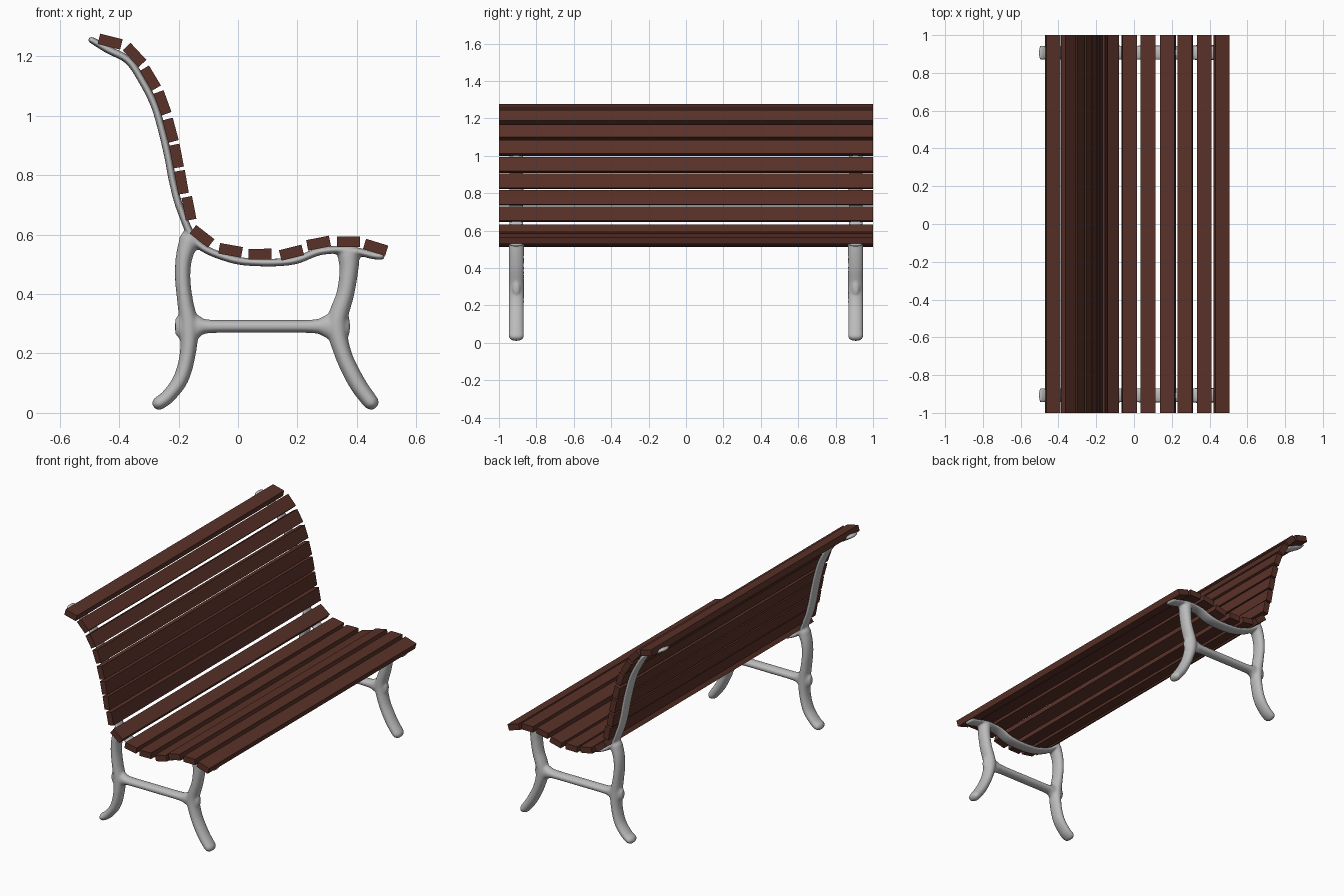
import bpy, bmesh, math
from mathutils import Vector

if "Cube" in bpy.data.objects:
    bpy.data.objects.remove(bpy.data.objects["Cube"])


def material(name, rgb):
    m = bpy.data.materials.new(name)
    m.diffuse_color = (*rgb, 1)
    m.use_nodes = True
    m.node_tree.nodes["Principled BSDF"].inputs["Base Color"].default_value = m.diffuse_color
    return m


wood = material("dark_red_wood", (0.1, 0.031, 0.021))
metal = material("grey_metal", (0.5, 0.5, 0.5))

# Slats: centre x, centre z, tilt in degrees
SLATS = [(-0.43, 1.249, -14), (-0.348, 1.204, -47), (-0.295, 1.126, -59),
         (-0.254, 1.043, -70), (-0.227, 0.951, -75), (-0.207, 0.864, -79),
         (-0.19, 0.776, -80), (-0.165, 0.688, -79), (-0.121, 0.594, -38),
         (-0.025, 0.547, -10), (0.074, 0.534, 1), (0.18, 0.539, 14),
         (0.271, 0.571, 11), (0.372, 0.576, 0), (0.463, 0.557, -17)]
WIDTH, THICK = 0.078, 0.036


def new_object(name, bm, mat):
    bmesh.ops.recalc_face_normals(bm, faces=bm.faces)
    me = bpy.data.meshes.new(name)
    bm.to_mesh(me)
    bm.free()
    me.materials.append(mat)
    ob = bpy.data.objects.new(name, me)
    bpy.context.collection.objects.link(ob)
    return ob


# Wooden slats of the back and seat
for i, (x, z, tilt) in enumerate(SLATS):
    bm = bmesh.new()
    bmesh.ops.create_cube(bm, size=1)
    bmesh.ops.scale(bm, vec=(WIDTH, 2, THICK), verts=bm.verts)
    part = "back_slat" if i < 8 else "seat_slat"
    ob = new_object(f"{part}_{i + 1}", bm, wood)
    ob.location = (x, 0, z)
    ob.rotation_euler.y = -math.radians(tilt)


def smooth_path(pts, steps=6):
    """Catmull-Rom through (x, z, radius) points."""
    p = [Vector(q) for q in pts]
    p = [2 * p[0] - p[1]] + p + [2 * p[-1] - p[-2]]
    out = []
    for a, b, c, d in zip(p, p[1:], p[2:], p[3:]):
        for k in range(steps):
            t = k / steps
            out.append(0.5 * (2 * b + (c - a) * t + (2 * a - 5 * b + 4 * c - d) * t ** 2
                              + (3 * b - a - 3 * c + d) * t ** 3))
    return out + [p[-2]]


def tube(bm, pts, ry, sides=16):
    """Sweep an ellipse along a path in the xz plane, with rounded ends."""
    path = smooth_path(pts)
    n = len(path)
    rings = []
    for i, q in enumerate(path):
        t = path[min(i + 1, n - 1)] - path[max(i - 1, 0)]
        t = Vector((t.x, 0, t.y)).normalized()
        side = Vector((t.z, 0, -t.x))
        c = Vector((q.x, 0, q.y))
        caps = [(0, 1)]
        if i == 0:
            caps = [(-0.8, 0.45), (-0.5, 0.8), (0, 1)]
        elif i == n - 1:
            caps = [(0, 1), (0.5, 0.8), (0.8, 0.45)]
        for off, s in caps:
            ring = []
            for k in range(sides):
                a = math.tau * k / sides
                ring.append(bm.verts.new(c + t * off * q.z + side * q.z * s * math.cos(a)
                                         + Vector((0, ry * s * math.sin(a), 0))))
            rings.append(ring)
    for r, s in zip(rings, rings[1:]):
        for k in range(sides):
            j = (k + 1) % sides
            bm.faces.new((r[k], r[j], s[j], s[k]))
    bm.faces.new(rings[0][::-1])
    bm.faces.new(rings[-1])


# Flat curved rail running just behind / under the slats
rail = [(-0.495, 1.256, 0.011)]
for x, z, tilt in SLATS:
    a = math.radians(tilt)
    d = THICK / 2 + 0.01
    rail.append((x + d * math.sin(a), z - d * math.cos(a), 0.013))
rail.append((0.485, 0.526, 0.011))

back_leg = [(-0.163, 0.585, 0.034), (-0.182, 0.52, 0.028), (-0.186, 0.45, 0.026),
            (-0.177, 0.37, 0.027), (-0.165, 0.29, 0.032), (-0.169, 0.2, 0.027),
            (-0.192, 0.115, 0.026), (-0.235, 0.056, 0.024), (-0.268, 0.031, 0.023)]
front_leg = [(0.372, 0.535, 0.038), (0.373, 0.48, 0.032), (0.361, 0.4, 0.03),
             (0.333, 0.3, 0.034), (0.353, 0.2, 0.029), (0.398, 0.105, 0.029),
             (0.44, 0.045, 0.027), (0.45, 0.034, 0.026)]
crossbar = [(-0.165, 0.291, 0.058), (-0.13, 0.291, 0.036), (-0.095, 0.291, 0.023),
            (0.08, 0.291, 0.022), (0.25, 0.291, 0.023), (0.29, 0.291, 0.036),
            (0.33, 0.291, 0.058)]

# Two cast end frames, blended into one smooth body each
for name, y in (("near_frame", -0.907), ("far_frame", 0.907)):
    bm = bmesh.new()
    tube(bm, rail, 0.04)
    tube(bm, back_leg, 0.041)
    tube(bm, front_leg, 0.041)
    tube(bm, crossbar, 0.032)
    ob = new_object(name, bm, metal)
    ob.location.y = y
    rm = ob.modifiers.new("blend", 'REMESH')
    rm.mode = 'VOXEL'
    rm.voxel_size = 0.007
    rm.use_smooth_shade = True
    sm = ob.modifiers.new("soften", 'SMOOTH')
    sm.factor = 0.5
    sm.iterations = 4
